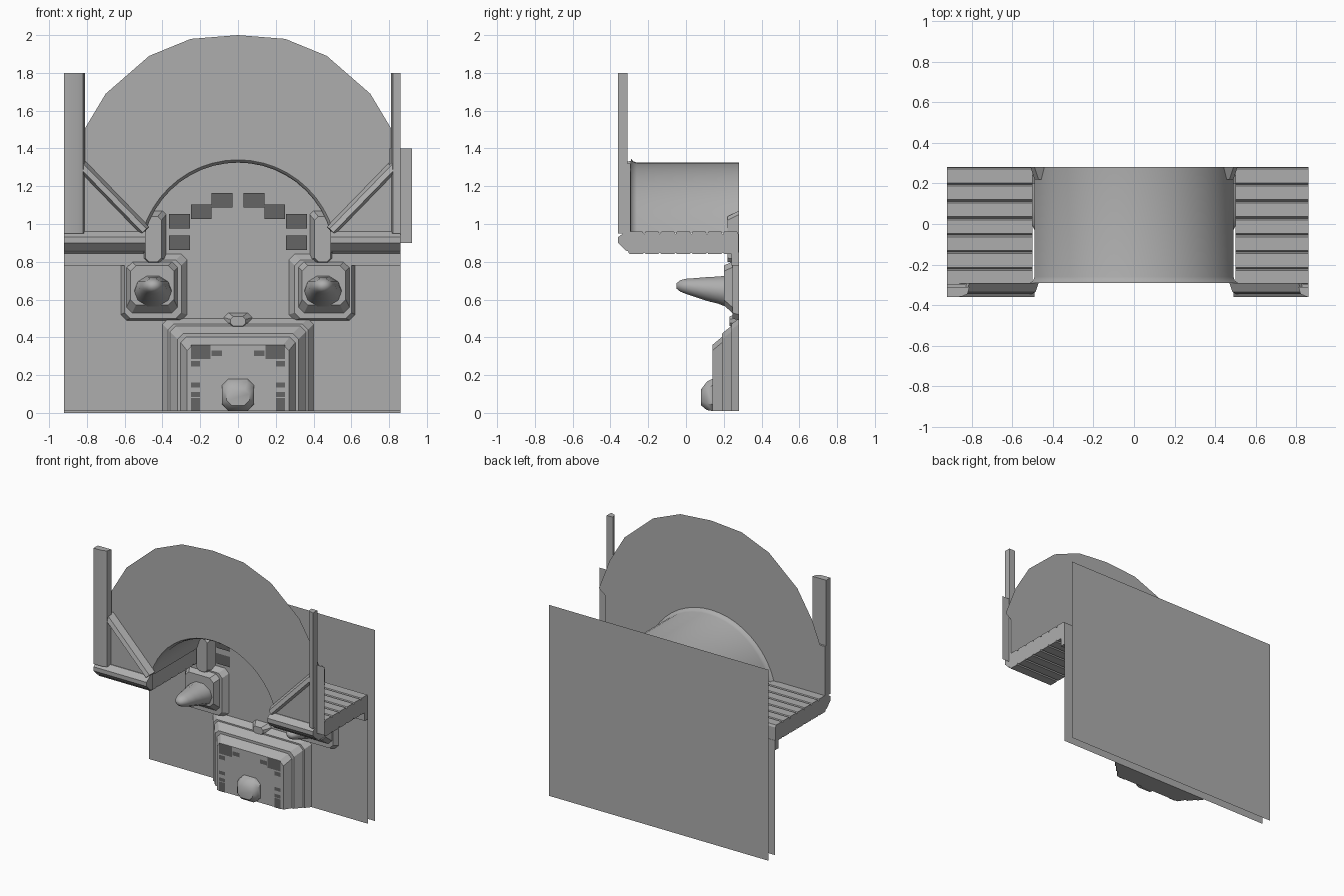
import bpy, bmesh, math

if "Cube" in bpy.data.objects:
    bpy.data.objects.remove(bpy.data.objects["Cube"])


def mat(name, v):
    m = bpy.data.materials.new(name)
    m.diffuse_color = (v, v, v, 1)
    m.use_nodes = True
    m.node_tree.nodes["Principled BSDF"].inputs["Base Color"].default_value = m.diffuse_color
    return m


GREY = mat("stone grey", 0.42)
DARK = mat("dark grey", 0.13)


def make(name, verts, faces, m=GREY, solid=True, smooth=None):
    bm = bmesh.new()
    vs = [bm.verts.new(v) for v in verts]
    for f in faces:
        bm.faces.new([vs[i] for i in f])
    if solid:
        bmesh.ops.recalc_face_normals(bm, faces=bm.faces[:])
    me = bpy.data.meshes.new(name)
    bm.to_mesh(me)
    bm.free()
    me.materials.append(m)
    ob = bpy.data.objects.new(name, me)
    bpy.context.collection.objects.link(ob)
    if smooth:
        bpy.ops.object.select_all(action='DESELECT')
        bpy.context.view_layer.objects.active = ob
        ob.select_set(True)
        bpy.ops.object.shade_smooth_by_angle(angle=math.radians(smooth))
    return ob


def loft(name, rings, cap=True, closed=True, m=GREY, smooth=None):
    """Bridge rings that all have the same number of points."""
    n = len(rings[0])
    faces = []
    for r in range(len(rings) - 1):
        for i in range(n if closed else n - 1):
            j = (i + 1) % n
            faces.append((r * n + i, r * n + j, (r + 1) * n + j, (r + 1) * n + i))
    if cap:
        faces += [tuple(range(n)), tuple(range((len(rings) - 1) * n, len(rings) * n))]
    return make(name, [v for r in rings for v in r], faces, m, True, smooth)


def prism(name, pts, y0, y1, m=GREY):
    return loft(name, [[(x, y, z) for x, z in pts] for y in (y0, y1)], m=m)


def rect(x0, x1, z0, z1, c=0.0):
    """Rectangle in x,z with cut corners."""
    if c == 0:
        return [(x0, z0), (x1, z0), (x1, z1), (x0, z1)]
    return [(x0 + c, z0), (x1 - c, z0), (x1, z0 + c), (x1, z1 - c),
            (x1 - c, z1), (x0 + c, z1), (x0, z1 - c), (x0, z0 + c)]


def sheet(name, pts, y, m=GREY):
    """Flat single face that faces the front."""
    a = sum(p[0] * q[1] - q[0] * p[1] for p, q in zip(pts, pts[1:] + pts[:1]))
    if a < 0:
        pts = pts[::-1]
    return make(name, [(x, y, z) for x, z in pts], [tuple(range(len(pts)))], m, False)


# Arch curve shared by barrel, fan and wall
CZ, A0 = 0.815, math.radians(16)


def arch(r, n=20):
    return [(r * math.cos(A0 + (math.pi - 2 * A0) * i / n),
             CZ + r * math.sin(A0 + (math.pi - 2 * A0) * i / n)) for i in range(n + 1)]


# Walls: rear sheet, and front wall with an arched top
back = sheet("rear_wall", rect(-0.92, 0.86, 0, 1.4), 0.36)
back.data.flip_normals()
sheet("front_wall", [(-0.92, 0.01), (0.86, 0.01), (0.86, 0.82), (0.49, 0.82)]
      + arch(0.51) + [(-0.49, 0.82), (-0.92, 0.82)], 0.28)

# Barrel vault with flared front lip
loft("barrel_vault", [[(x, y, z) for x, z in arch(r)] for y, r in
                      ((0.28, 0.51), (-0.26, 0.51), (-0.28, 0.517), (-0.29, 0.53))],
     cap=False, closed=False, smooth=50)

# Fan-shaped facade
half = [(0.91, 1.26), (0.82, 1.49), (0.70, 1.69), (0.47, 1.89), (0.25, 1.98)]
outer = half + [(0, 2.0)] + [(-x, z) for x, z in half[::-1]]
sheet("fan_facade", outer + arch(0.525)[::-1], -0.29)

# Thin plate at the right edge
sheet("right_edge_plate", rect(0.80, 0.92, 0.9, 1.4), -0.312)

for s, side, edge in ((-1, "left", 0.92), (1, "right", 0.86)):
    def sx(pts):
        return [(s * x, z) for x, z in pts]

    # Post, wing backing, diagonal ridge and base
    loft("post_" + side, [[(s * x, y, z) for x, y in
                           ((0.81, -0.31), (0.82, -0.345), (0.85, -0.358), (edge, -0.36), (edge, -0.31))]
                          for z in (0.95, 1.8)], smooth=40)
    prism("wing_panel_" + side, sx([(edge, 0.93), (0.49, 0.93), (0.49, 0.98), (0.82, 1.32), (edge, 1.32)]),
          -0.315, -0.295)
    loft("wing_ridge_" + side, [
        [(s * x, y, z) for x, y, z in ((a, -0.29, b), (a + .015, -0.335, b - .01),
                                       (a + .035, -0.345, b - .03), (a + .05, -0.29, b - .05))]
        for a, b in ((0.47, 0.985), (0.81, 1.335))])
    loft("wing_base_" + side, [
        [(s * x, y, z) for y, z in ((-0.29, 0.85), (-0.32, 0.86), (-0.36, 0.90), (-0.36, 0.93),
                                    (-0.32, 0.96), (-0.29, 0.96))] for x in (0.49, edge)])

    # Plank walkway between wing and wall
    for i in range(7):
        y0 = -0.305 + i * 0.0833
        y1 = min(y0 + 0.0833, 0.28)
        c = 0.008
        loft("plank_%s_%d" % (side, i + 1), [
            [(s * x, y, z) for y, z in ((y0 + c, 0.84), (y1 - c, 0.84), (y1, 0.85), (y1, 0.945),
                                        (y1 - c, 0.96), (y0 + c, 0.96), (y0, 0.945), (y0, 0.85))]
            for x in (0.50, edge)])

    # Ledge moulding and corner buttress on the wall
    prism("ledge_" + side, sx(rect(0.42, edge, 0.78, 0.85)), 0.24, 0.28)
    loft("buttress_" + side, [[(s * x, y, z) for x, z in rect(*b)] for y, b in (
        (0.28, (0.38, 0.51, 0.79, 1.07, 0.02)), (0.22, (0.405, 0.49, 0.80, 1.04, 0.02)))])

    # Lamp bracket in two steps
    loft("bracket_plate_" + side, [[(s * x, y, z) for x, z in rect(*b)] for y, b in (
        (0.28, (0.27, 0.62, 0.49, 0.84, 0.03)), (0.245, (0.30, 0.60, 0.50, 0.81, 0.03)))])
    loft("bracket_block_" + side, [[(s * x, y, z) for x, z in rect(*b)] for y, b in (
        (0.245, (0.32, 0.59, 0.53, 0.80, 0.03)), (0.20, (0.34, 0.57, 0.57, 0.78, 0.03)))])

    # Horn-shaped lamp
    rings = []
    for y, cz, rx, rz in ((0.205, 0.645, 0.10, 0.085), (0.17, 0.65, 0.095, 0.075), (0.12, 0.655, 0.08, 0.068),
                          (0.06, 0.662, 0.07, 0.055), (0.0, 0.67, 0.055, 0.042),
                          (-0.03, 0.672, 0.04, 0.032), (-0.05, 0.672, 0.018, 0.015)):
        rings.append([(s * 0.45 + rx * math.cos(t * math.pi / 5), y, cz + rz * math.sin(t * math.pi / 5))
                      for t in range(10)])
    loft("lamp_" + side, rings, smooth=50)

    # Dark stone marks around the upper arch and on the door
    for x, z in ((0.31, 0.90), (0.31, 1.015), (0.195, 1.065), (0.085, 1.125)):
        sheet("arch_mark_" + side, sx(rect(x - .055, x + .055, z - .038, z + .038)), 0.272, DARK)
    for x0, x1, z0, z1 in ((.145, .25, .285, .36), (.085, .14, .3, .33), (.2, .25, .245, .275),
                           (.2, .25, .135, .16), (.2, .25, .085, .11), (.2, .25, .01, .08)):
        sheet("door_mark_" + side, sx(rect(x0, x1, z0, z1)), 0.136, DARK)

# Stepped door frame and door block
for name, y0, a, y1, b in (
        ("door_frame_outer", 0.28, (0.40, 0.50), 0.24, (0.37, 0.47)),
        ("door_frame_inner", 0.24, (0.36, 0.46), 0.19, (0.32, 0.42)),
        ("door_block", 0.20, (0.31, 0.41), 0.14, (0.27, 0.36))):
    loft(name, [[(x, y, z) for x, z in
                 ((-w, 0.01), (w, 0.01), (w, h - .03), (w - .03, h), (.03 - w, h), (-w, h - .03))]
                for y, (w, h) in ((y0, a), (y1, b))])

# Door knob and ornament above the door
loft("door_knob", [[(x, y, z) for x, z in rect(*b)] for y, b in (
    (0.14, (-0.085, 0.085, 0.01, 0.18, 0.035)), (0.11, (-0.085, 0.085, 0.015, 0.165, 0.035)),
    (0.08, (-0.06, 0.06, 0.04, 0.125, 0.025)))], smooth=40)
loft("door_ornament", [[(x, y, z) for x, z in rect(*b)] for y, b in (
    (0.28, (-0.075, 0.075, 0.45, 0.53, 0.025)), (0.23, (-0.04, 0.04, 0.46, 0.51, 0.015)))])
